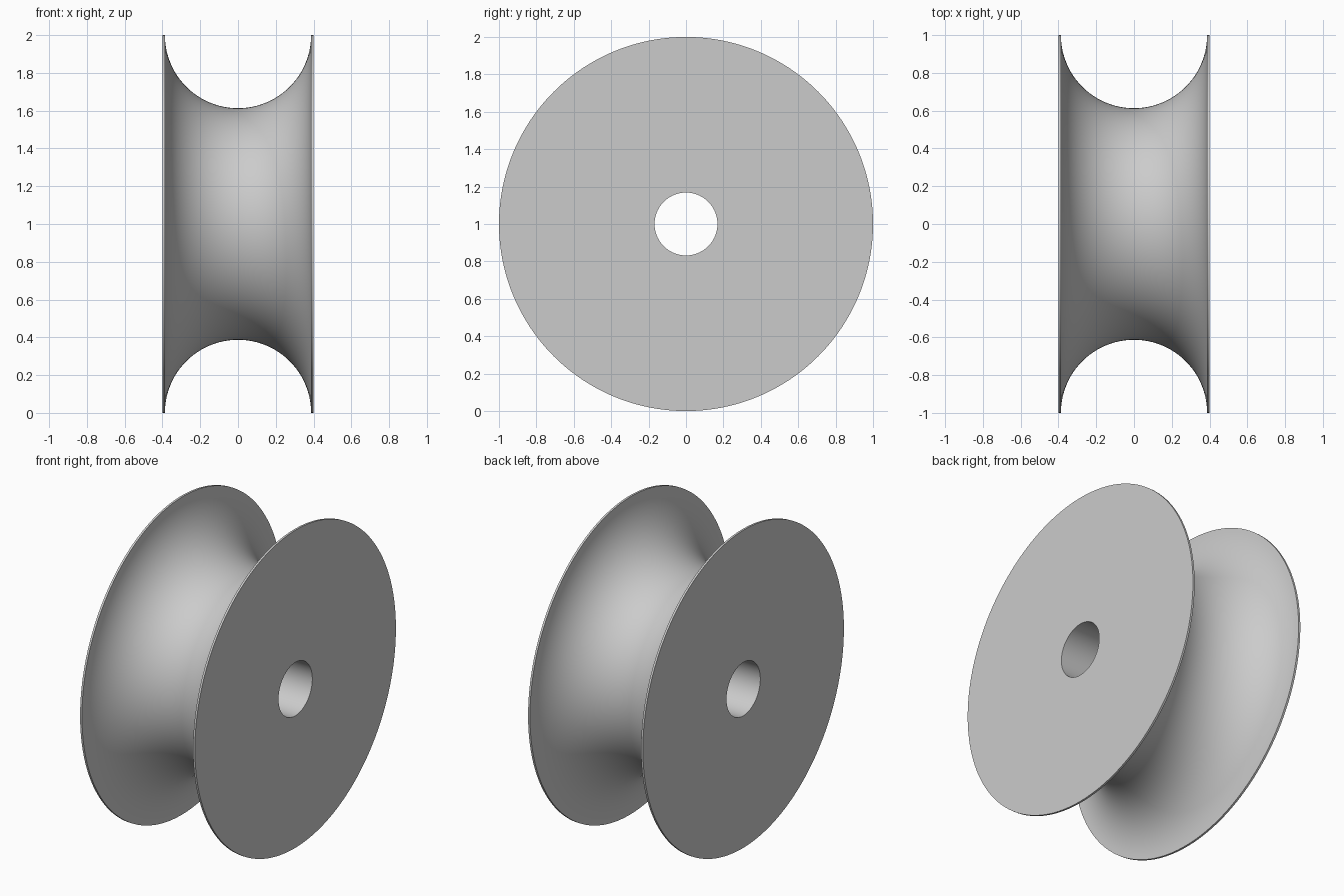
import bpy
import bmesh
import math

cube = bpy.data.objects.get("Cube")
if cube:
    bpy.data.objects.remove(cube, do_unlink=True)

SEGMENTS = 192       # steps around the axle
ARC_STEPS = 48       # steps across the groove
RADIUS = 1.0
HALF_WIDTH = 0.4
BORE = 0.168
GROOVE = 0.387

# Plain grey material
grey = bpy.data.materials.new("light grey")
grey.use_nodes = True
colour = (0.6, 0.6, 0.6, 1)
grey.diffuse_color = colour
grey.node_tree.nodes["Principled BSDF"].inputs["Base Color"].default_value = colour

# Cross-section as (x, radius): bore, side, rim, half-round groove, rim, side
profile = [(-HALF_WIDTH, BORE), (-HALF_WIDTH, RADIUS)]
for i in range(ARC_STEPS + 1):
    a = math.pi * i / ARC_STEPS
    profile.append((-GROOVE * math.cos(a), RADIUS - GROOVE * math.sin(a)))
profile += [(HALF_WIDTH, RADIUS), (HALF_WIDTH, BORE)]

# Revolve the closed section around the x axis
bm = bmesh.new()
rings = []
for s in range(SEGMENTS):
    t = 2 * math.pi * s / SEGMENTS
    rings.append([bm.verts.new((x, r * math.cos(t), r * math.sin(t)))
                  for x, r in profile])
count = len(profile)
for s in range(SEGMENTS):
    a, b = rings[s], rings[(s + 1) % SEGMENTS]
    for i in range(count):
        j = (i + 1) % count
        bm.faces.new((a[i], a[j], b[j], b[i]))
bmesh.ops.recalc_face_normals(bm, faces=bm.faces)

mesh = bpy.data.meshes.new("grooved_wheel")
bm.to_mesh(mesh)
bm.free()
mesh.materials.append(grey)

# Stand the wheel on the ground
wheel = bpy.data.objects.new("grooved_wheel", mesh)
wheel.location.z = RADIUS
bpy.context.collection.objects.link(wheel)
bpy.ops.object.select_all(action="DESELECT")
wheel.select_set(True)
bpy.context.view_layer.objects.active = wheel
bpy.ops.object.shade_smooth_by_angle(angle=math.radians(30))
